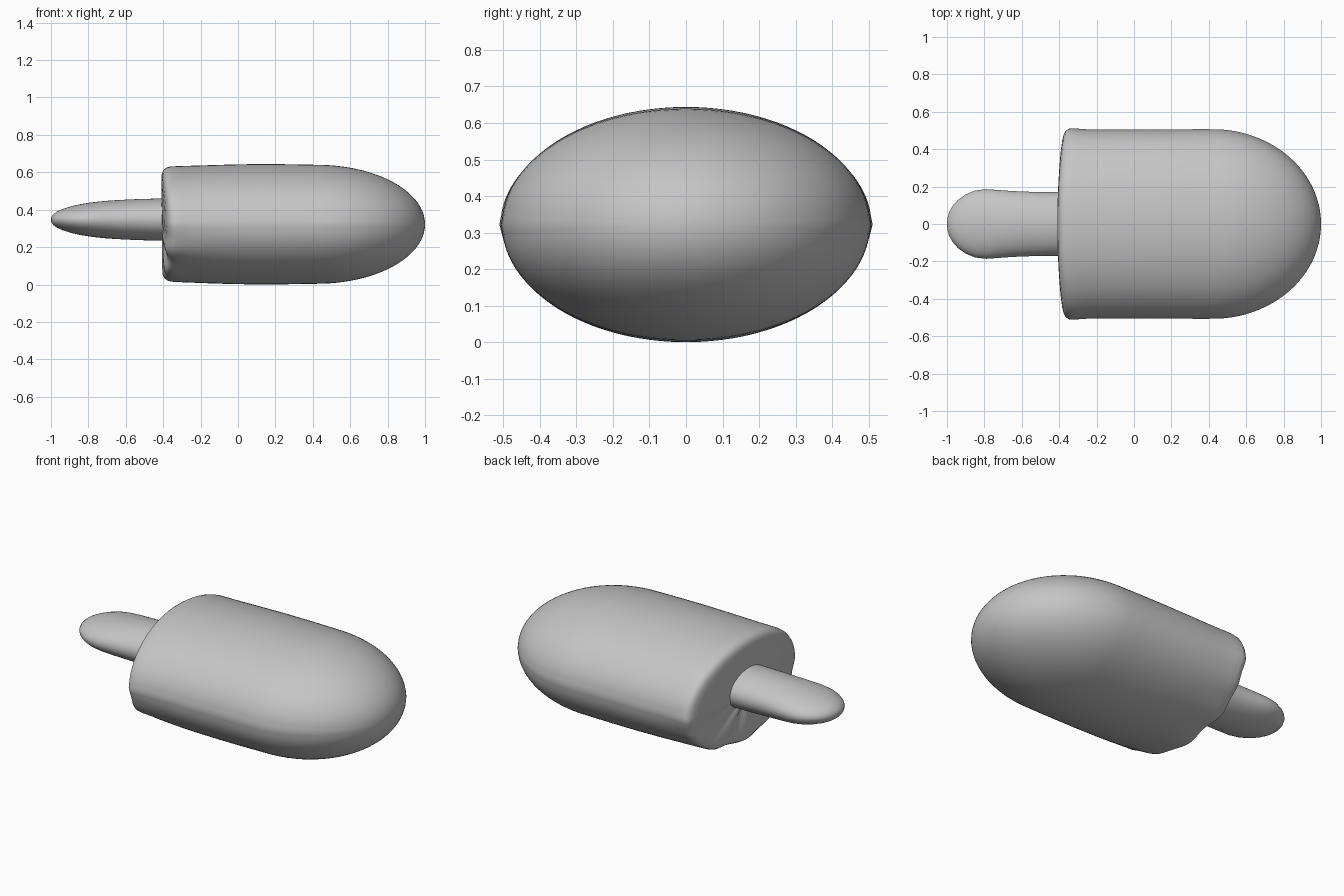
import bpy, bmesh, math

if "Cube" in bpy.data.objects:
    bpy.data.objects.remove(bpy.data.objects["Cube"])

SEG = 96
grey = bpy.data.materials.new("plain grey")
grey.diffuse_color = (0.56, 0.56, 0.56, 1)
grey.use_nodes = True
grey.node_tree.nodes["Principled BSDF"].inputs["Base Color"].default_value = grey.diffuse_color


def loft(name, rings, shape, angle):
    """Skin a list of rings (x, half width, half height), capping both ends."""
    bm = bmesh.new()
    loops = [[bm.verts.new(shape(i, 2 * math.pi * i / SEG, *r)) for i in range(SEG)] for r in rings]
    for a, b in zip(loops, loops[1:]):
        for i in range(SEG):
            j = (i + 1) % SEG
            bm.faces.new((a[i], a[j], b[j], b[i]))
    for loop in (loops[0], loops[-1]):
        mid = sum((v.co for v in loop), loop[0].co * 0) / SEG
        c = bm.verts.new(mid)
        for i in range(SEG):
            bm.faces.new((loop[i], loop[(i + 1) % SEG], c))
    bmesh.ops.recalc_face_normals(bm, faces=bm.faces)
    me = bpy.data.meshes.new(name)
    bm.to_mesh(me)
    bm.free()
    me.materials.append(grey)
    ob = bpy.data.objects.new(name, me)
    bpy.context.collection.objects.link(ob)
    bpy.ops.object.select_all(action='DESELECT')
    ob.select_set(True)
    bpy.context.view_layer.objects.active = ob
    bpy.ops.object.shade_smooth_by_angle(angle=math.radians(angle))
    return ob


# Ice bar: oval section, slightly bowed flat end, domed tip, wavy melted lower rim
def bar_shape(i, t, x, w, h):
    y, z = w * math.cos(t), h * math.sin(t)
    if i in (0, SEG // 2):                       # fine moulding seam on both sides
        y *= 1.006
    near_end = max(0, min(1, (-0.05 - x) / 0.3))
    if math.sin(t) < 0 and near_end > 0:
        wave = 0.5 + 0.5 * math.sin(9 * t + 0.6) * math.cos(2.5 * t)
        melt = 0.035 * near_end ** 2 * wave * min(1, -2 * math.sin(t))
        y *= 1 - melt
        z *= 1 - melt
        x += 0.6 * melt if x < -0.3 else 0
    if x < -0.3:
        x += 0.03 * (y / 0.5) ** 2
    return x, y, 0.322 + z


bar = [(-0.41, 0.12, 0.08), (-0.41, 0.25, 0.16), (-0.41, 0.38, 0.235),
       (-0.408, 0.44, 0.265), (-0.403, 0.475, 0.282), (-0.395, 0.495, 0.294),
       (-0.38, 0.506, 0.304), (-0.36, 0.508, 0.309), (-0.32, 0.506, 0.311),
       (-0.25, 0.503, 0.313), (-0.15, 0.502, 0.316), (-0.05, 0.502, 0.319),
       (0.1, 0.502, 0.322), (0.25, 0.503, 0.321), (0.36, 0.504, 0.319)]
for k in range(1, 25):
    a = math.radians(90 * k / 24.3)
    bar.append((0.42 + 0.58 * math.sin(a), 0.504 * math.cos(a), 0.318 * math.cos(a)))
bar.append((1.0, 0.004, 0.003))
loft("ice_bar", bar, bar_shape, 40)


# Stick: oval section, rounded and slightly wider at the handle end
def stick_shape(i, t, x, w, h):
    return x, w * math.cos(t), 0.347 + h * math.sin(t)


stick = [(-1.0, 0.006, 0.004), (-0.997, 0.033, 0.016), (-0.988, 0.063, 0.028),
         (-0.97, 0.096, 0.042), (-0.94, 0.13, 0.056), (-0.90, 0.158, 0.069),
         (-0.85, 0.179, 0.081), (-0.79, 0.186, 0.091), (-0.72, 0.181, 0.099),
         (-0.65, 0.176, 0.104), (-0.55, 0.172, 0.109), (-0.45, 0.17, 0.112),
         (-0.38, 0.17, 0.113)]
loft("stick", stick, stick_shape, 50)
